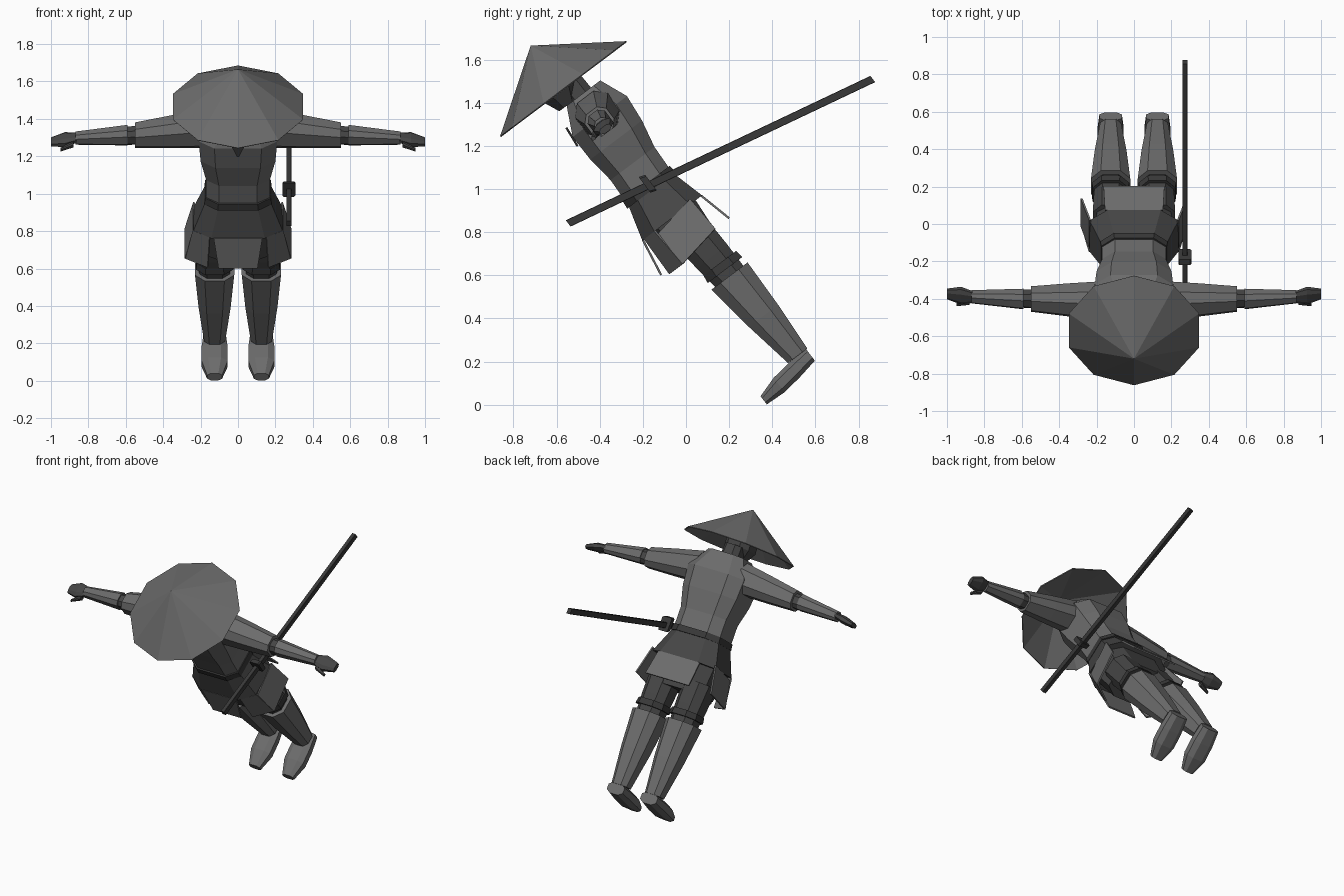
import bpy, bmesh, math
from mathutils import Vector

cube = bpy.data.objects.get("Cube")
if cube:
    bpy.data.objects.remove(cube)

LEAN = math.radians(37)   # the whole figure tips forward

# Shared levels along the leaning body
HEM, HIP, WAIST, NECK, BRIM = .55, .73, .91, 1.44, 1.51
SPINE = .47
LEG = .125


def material(name, value):
    mat = bpy.data.materials.new(name)
    mat.use_nodes = True
    colour = (value, value, value, 1)
    mat.diffuse_color = colour
    mat.node_tree.nodes["Principled BSDF"].inputs["Base Color"].default_value = colour
    return mat


CLOTH = material("grey cloth", .15)
DARK = material("dark grey cloth", .06)
BLACK = material("charcoal", .04)


def finish(name, bm, mat, paired=False, thickness=0):
    """Turn a bmesh into a leaning object, mirrored when it comes in a pair."""
    bmesh.ops.recalc_face_normals(bm, faces=bm.faces)
    mesh = bpy.data.meshes.new(name)
    bm.to_mesh(mesh)
    bm.free()
    mesh.materials.append(mat)
    obj = bpy.data.objects.new(name, mesh)
    bpy.context.collection.objects.link(obj)
    obj.rotation_euler.x = LEAN
    if thickness:
        solid = obj.modifiers.new("thickness", "SOLIDIFY")
        solid.thickness = thickness
        solid.offset = 0
    if paired:
        mirror = obj.modifiers.new("mirror", "MIRROR")
        mirror.use_mirror_merge = False


def tube(name, mat, start, end, radii, squash=1, chamfer=.5, paired=False):
    """Chamfered-box sections, evenly spaced from start to end."""
    start, end = Vector(start), Vector(end)
    step = end - start
    axis = max(range(3), key=lambda i: abs(step[i]))
    across, deep = [i for i in range(3) if i != axis]
    c = chamfer
    outline = [(c, -1), (1, -c), (1, c), (c, 1), (-c, 1), (-1, c), (-1, -c), (-c, -1)]
    bm = bmesh.new()
    loops = []
    for n, radius in enumerate(radii):
        centre = start.lerp(end, n / (len(radii) - 1))
        loop = []
        for u, v in outline:
            point = centre.copy()
            point[across] += radius * u
            point[deep] += radius * v * squash
            loop.append(bm.verts.new(point))
        loops.append(loop)
    for low, high in zip(loops, loops[1:]):
        for i in range(len(outline)):
            bm.faces.new((low[i - 1], low[i], high[i], high[i - 1]))
    bm.faces.new(loops[0])
    bm.faces.new(loops[-1])
    finish(name, bm, mat, paired)


def panel(name, mat, top, bottom, half_width, narrowing=1, paired=False):
    """Thin flap hanging from the middle of its top edge to the middle of its hem."""
    top, bottom, half_width = Vector(top), Vector(bottom), Vector(half_width)
    hem = half_width * narrowing
    corners = [top - half_width, top + half_width, bottom + hem, bottom - hem]
    bm = bmesh.new()
    bm.faces.new([bm.verts.new(corner) for corner in corners])
    finish(name, bm, mat, paired, thickness=.01)


# Torso, belt and collar opening
tube("torso", CLOTH, (0, SPINE, WAIST), (0, SPINE + .02, NECK),
     [.17, .17, .2, .21, .13], squash=.75, chamfer=.6)
tube("belt", BLACK, (0, SPINE, WAIST - .02), (0, SPINE, WAIST + .02),
     [.18, .175], squash=.78, chamfer=.6)
panel("collar", BLACK, (0, .33, 1.36), (0, .32, 1.26), (.05, 0, 0), narrowing=.1)

# Neck and head
tube("neck", DARK, (0, SPINE, NECK - .04), (0, SPINE, BRIM), [.065, .06])
tube("head", DARK, (0, .4, NECK), (0, .43, BRIM + .13), [.05, .09, .09, .05])

# Ten-sided open cone hat
bm = bmesh.new()
bmesh.ops.create_cone(bm, segments=10, radius1=.365, radius2=0, depth=.25)
bmesh.ops.delete(bm, geom=[f for f in bm.faces if len(f.verts) > 4], context="FACES_ONLY")
bmesh.ops.remove_doubles(bm, verts=bm.verts, dist=.001)
bmesh.ops.translate(bm, verts=bm.verts, vec=(0, .427, BRIM + .125))
finish("straw_hat", bm, CLOTH, thickness=.006)

# Dark hip band and shorts
tube("hip_band", DARK, (0, SPINE, HIP), (0, SPINE, WAIST), [.238, .17], squash=.73, chamfer=.6)
tube("shorts", DARK, (0, SPINE, HEM), (0, SPINE, HIP), [.19, .21], squash=.65, chamfer=.6)

# Flared skirt panels
panel("front_panel", CLOTH, (0, .3, HIP), (0, .27, HEM), (.13, 0, 0), narrowing=.8)
panel("back_panel", CLOTH, (0, .64, HIP), (0, .68, HEM + .02), (.155, 0, 0), narrowing=1.05)
panel("side_panel", CLOTH, (.235, .48, HIP), (.28, .49, HEM), (0, .11, .02), paired=True)
panel("corner_panel", CLOTH, (.195, .34, HIP), (.22, .345, HEM - .02), (.045, .03, 0),
      narrowing=1.3, paired=True)

# Legs, from the hip down to the toes
tube("thigh", DARK, (LEG, .52, .33), (LEG, .5, .62), [.08, .09, .095], paired=True)
tube("knee_strap", BLACK, (LEG, .52, .39), (LEG, .52, .43), [.1, .095], paired=True)
tube("shin", CLOTH, (LEG, .55, -.13), (LEG, .52, .355), [.056, .085, .105], paired=True)
tube("foot", CLOTH, (LEG, .3, -.2), (LEG, .6, -.16), [.04, .07, .07, .06],
     squash=.6, paired=True)

# Arms, stretched out sideways
tube("sleeve", CLOTH, (.16, .485, 1.325), (.55, SPINE, 1.29), [.095, .08, .062], paired=True)
tube("elbow", DARK, (.53, SPINE, 1.29), (.61, SPINE, 1.285), [.046, .044], paired=True)
tube("forearm", CLOTH, (.59, SPINE, 1.29), (.87, SPINE, 1.27), [.05, .032], paired=True)
tube("hand", DARK, (.85, SPINE, 1.275), (1, SPINE, 1.245), [.03, .05, .03],
     squash=.5, paired=True)
tube("thumb", DARK, (.88, .43, 1.26), (.95, .4, 1.245), [.016, .009], paired=True)

# Long sword at the left hip
tube("sword", BLACK, (.272, .07, 1), (.272, 1.6, .685), [.013, .013], squash=1.4, chamfer=.9)
tube("sword_guard", BLACK, (.272, .46, .93), (.272, .49, .92), [.035, .035],
     squash=1.3, chamfer=.8)
